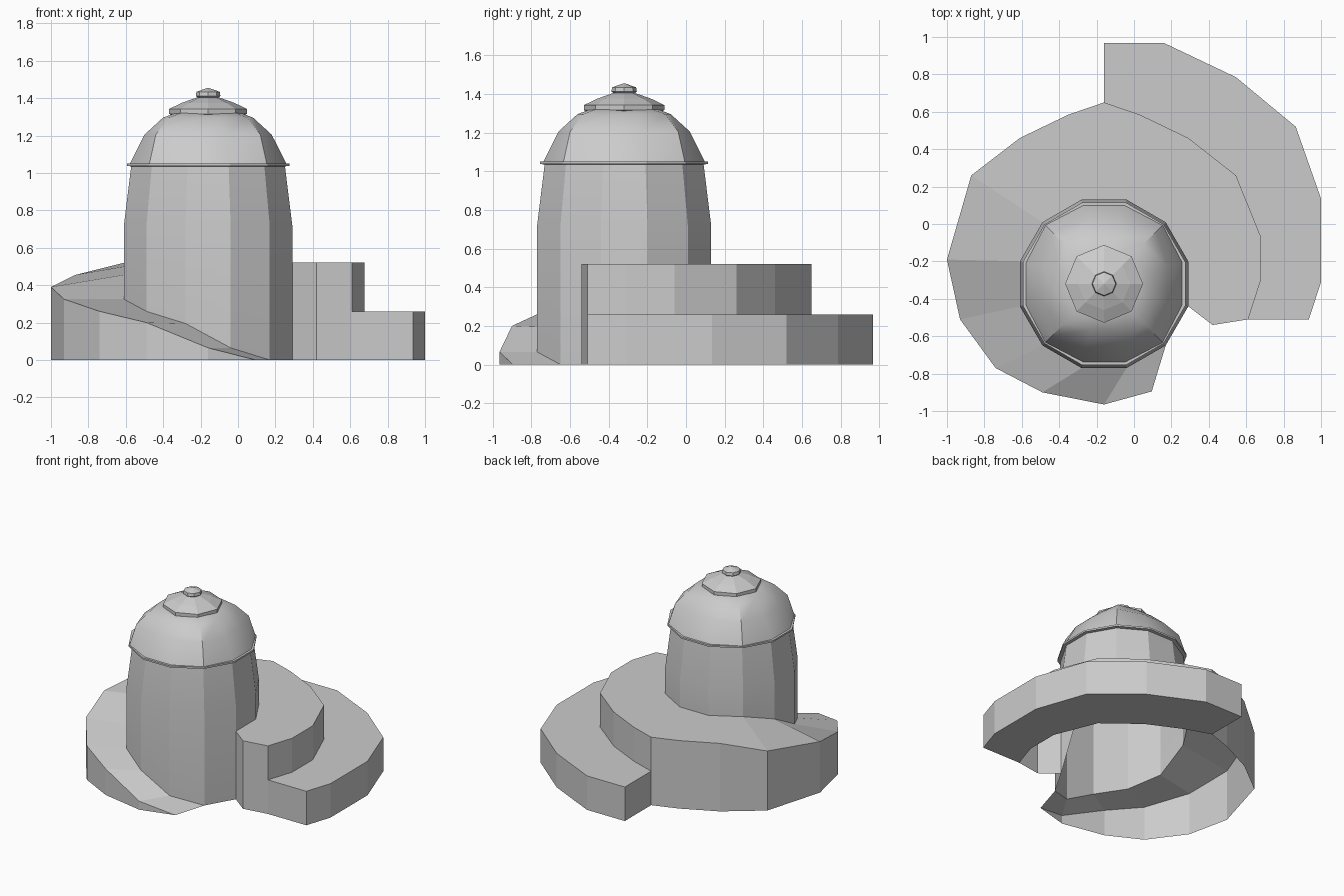
import bpy, math

if "Cube" in bpy.data.objects:
    bpy.data.objects.remove(bpy.data.objects["Cube"])

CX, CY = -0.16, -0.32


def make(name, verts, faces, smooth=None):
    mesh = bpy.data.meshes.new(name)
    mesh.from_pydata(verts, [], faces)
    mesh.update()
    obj = bpy.data.objects.new(name, mesh)
    bpy.context.collection.objects.link(obj)
    if smooth:
        bpy.ops.object.select_all(action='DESELECT')
        obj.select_set(True)
        bpy.context.view_layer.objects.active = obj
        bpy.ops.object.shade_smooth_by_angle(angle=math.radians(smooth))
    return obj


def ring(n, r, z, turn=0.0, corner=None):
    """n points around the tower axis; corner overrides the radius on the diagonals."""
    pts = []
    for i in range(n):
        a = math.radians(turn + 360 * i / n)
        rad = corner if corner and i % 3 == 1 else r
        h = z[i] if isinstance(z, list) else z
        pts.append((CX + rad * math.cos(a), CY + rad * math.sin(a), h))
    return pts


def loft(name, rings, cap=True, base=False, smooth=None):
    n = len(rings[0])
    verts = [p for r in rings for p in r]
    faces = [(k * n + i, k * n + (i + 1) % n, (k + 1) * n + (i + 1) % n, (k + 1) * n + i)
             for k in range(len(rings) - 1) for i in range(n)]
    if cap:
        faces.append(tuple(range(len(verts) - n, len(verts))))
    if base:
        faces.append(tuple(reversed(range(n))))
    return make(name, verts, faces, smooth)


# Tower wall: twelve sides, foot following the spiral ramp
foot = [.52, .52, .52, .52, .52, .455, .325, .26, .195, .065, 0, 0]
base = ring(12, .466, foot, 15)
loft("tower_wall", [base, ring(12, .466, .72, 15), ring(12, .425, 1.04, 15)],
     cap=False, smooth=20)

# Thin rim and dome with creased diagonals
loft("dome_rim", [ring(12, r, z, 15) for r, z in
                  [(.42, 1.035), (.45, 1.037), (.45, 1.05), (.43, 1.05)]], cap=False)
loft("dome", [ring(12, r, z, 15, c) for r, z, c in
              [(.435, 1.045, .445), (.352, 1.205, .395), (.25, 1.295, .30), (.17, 1.325, .19)]],
     smooth=35)

# Octagonal crown and knob
loft("crown", [ring(8, r, z) for r, z in
               [(.195, 1.31), (.208, 1.316), (.208, 1.342), (.14, 1.375), (.055, 1.405)]], base=True)
loft("knob", [ring(8, r, z) for r, z in
              [(.05, 1.40), (.066, 1.412), (.062, 1.434), (.002, 1.455)]], base=True)

# Spiral ramp: rising strip clockwise from the front, then a level terrace
slope = [(.095, -.895, 0), (-.16, -.965, .065), (-.49, -.90, .2), (-.74, -.77, .26),
         (-.93, -.51, .325), (-1, -.19, .39), (-.87, .26, .455), (-.61, .46, .52)]
level = [(-.35, .585), (-.16, .65), (.03, .585), (.29, .46), (.545, .26), (.675, -.06),
         (.675, -.31), (.61, -.51), (.42, -.54), (.29, -.44)]
outer = slope + [(x, y, .52) for x, y in level]
inner = [base[i] for i in range(10, -1, -1)]
n, m = len(outer), len(slope)
verts = outer + [(x, y, 0) for x, y, z in outer] + inner
faces = [(2 * n + i, 2 * n + i + 1, i + 1, i) for i in range(m - 1)]
faces.append(tuple(reversed(range(m - 1, n))) + tuple(range(2 * n + m - 1, 2 * n + len(inner))))
faces += [(i, i + 1, n + i + 1, n + i) for i in range(1, n - 1)]
faces.append((0, 1, n + 1))
make("spiral_ramp", verts, faces)

# Lower ledge around the back right (inner side is the terrace wall)
edge = [(-.16, .65), (-.16, .968), (.16, .968), (.545, .785), (.865, .52), (1, .135),
        (1, -.31), (.935, -.51), (.61, -.51)]
loop = edge + level[6:1:-1]
k = len(loop)
verts = [(x, y, .26) for x, y in loop] + [(x, y, 0) for x, y in loop]
faces = [tuple(reversed(range(k))), tuple(range(k, 2 * k))]
faces += [(i, i + 1, k + i + 1, k + i) for i in range(len(edge) - 1)]
make("lower_ledge", verts, faces)
